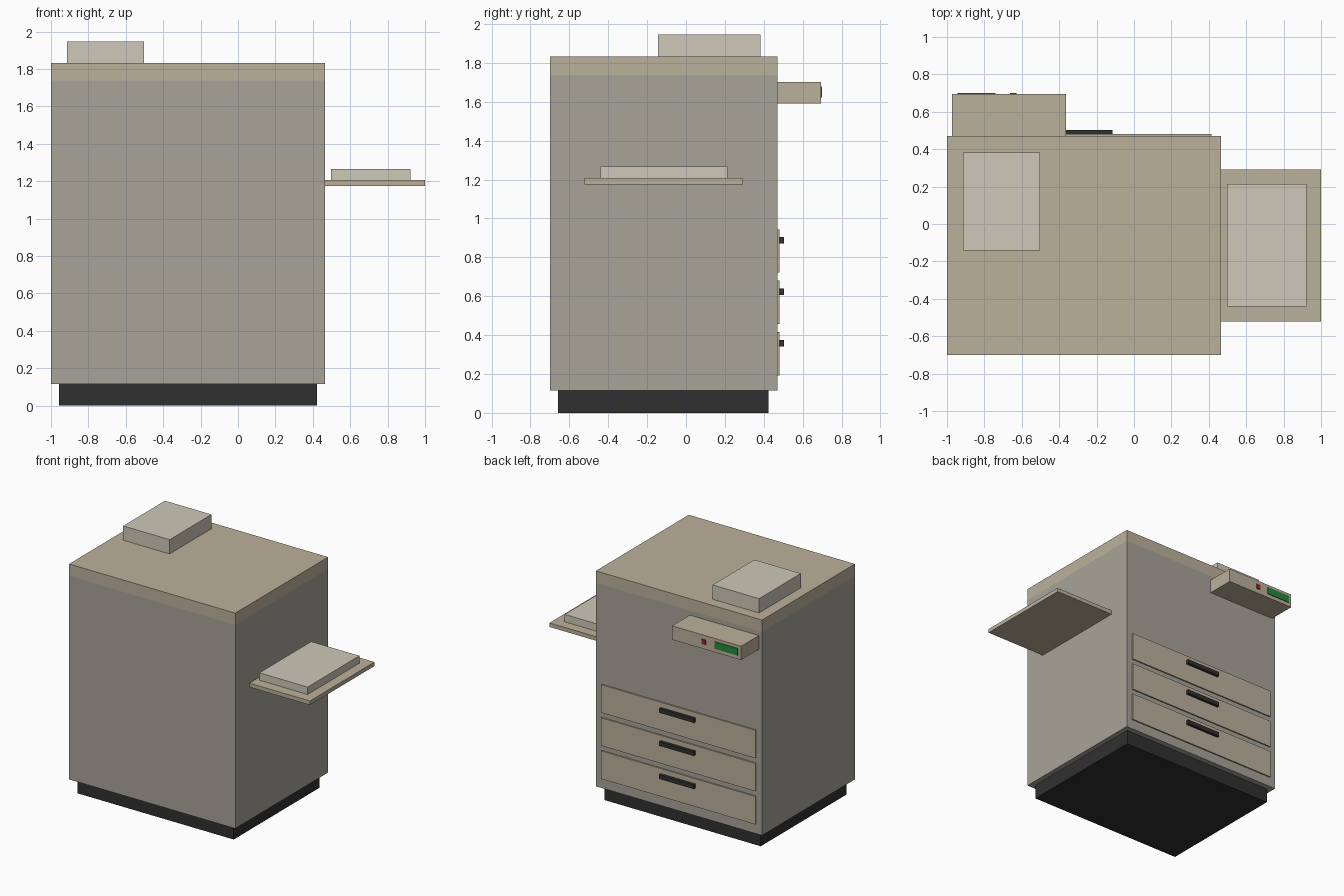
import bpy
import bmesh
from mathutils import Vector

if "Cube" in bpy.data.objects:
    bpy.data.objects.remove(bpy.data.objects["Cube"])


def material(name, rgb):
    m = bpy.data.materials.new(name)
    m.diffuse_color = (*rgb, 1)
    m.use_nodes = True
    m.node_tree.nodes["Principled BSDF"].inputs["Base Color"].default_value = m.diffuse_color
    return m


BODY = material("body_grey", (0.39, 0.37, 0.32))
BEIGE = material("beige", (0.50, 0.44, 0.33))
PAPER = material("pale_cover", (0.62, 0.58, 0.48))
BLACK = material("black", (0.03, 0.03, 0.03))
GREEN = material("screen_green", (0.02, 0.25, 0.05))
RED = material("button_red", (0.35, 0.02, 0.02))


def box(name, x, y, z, mat):
    """Box spanning the given (min, max) ranges."""
    bm = bmesh.new()
    bmesh.ops.create_cube(bm, size=1)
    bmesh.ops.scale(bm, verts=bm.verts, vec=(x[1] - x[0], y[1] - y[0], z[1] - z[0]))
    mesh = bpy.data.meshes.new(name)
    bm.to_mesh(mesh)
    bm.free()
    mesh.materials.append(mat)
    ob = bpy.data.objects.new(name, mesh)
    ob.location = Vector((sum(x), sum(y), sum(z))) / 2
    bpy.context.collection.objects.link(ob)
    return ob


# Cabinet
box("plinth", (-0.957, 0.423), (-0.658, 0.425), (0, 0.115), BLACK)
box("cabinet", (-1, 0.466), (-0.7, 0.47), (0.115, 1.738), BODY)
box("lid", (-1, 0.466), (-0.7, 0.47), (1.738, 1.833), BEIGE)
box("top_feeder", (-0.913, -0.503), (-0.143, 0.383), (1.833, 1.947), PAPER)

# Side output tray with paper stack
box("side_tray", (0.466, 1), (-0.522, 0.292), (1.175, 1.207), BEIGE)
box("paper_stack", (0.497, 0.922), (-0.44, 0.213), (1.207, 1.266), PAPER)

# Control panel with screen and button
box("control_panel", (-0.972, -0.363), (0.47, 0.694), (1.592, 1.702), BEIGE)
box("screen", (-0.945, -0.74), (0.694, 0.7), (1.622, 1.678), GREEN)
box("button", (-0.663, -0.627), (0.694, 0.7), (1.63, 1.668), RED)

# Paper drawers with handles
for i in range(3):
    z = 0.193 + i * 0.264
    box(f"drawer_{i + 1}", (-0.948, 0.414), (0.47, 0.481), (z, z + 0.223), BEIGE)
    box(f"drawer_handle_{i + 1}", (-0.42, -0.115), (0.481, 0.503),
        (z + 0.149, z + 0.183), BLACK)
